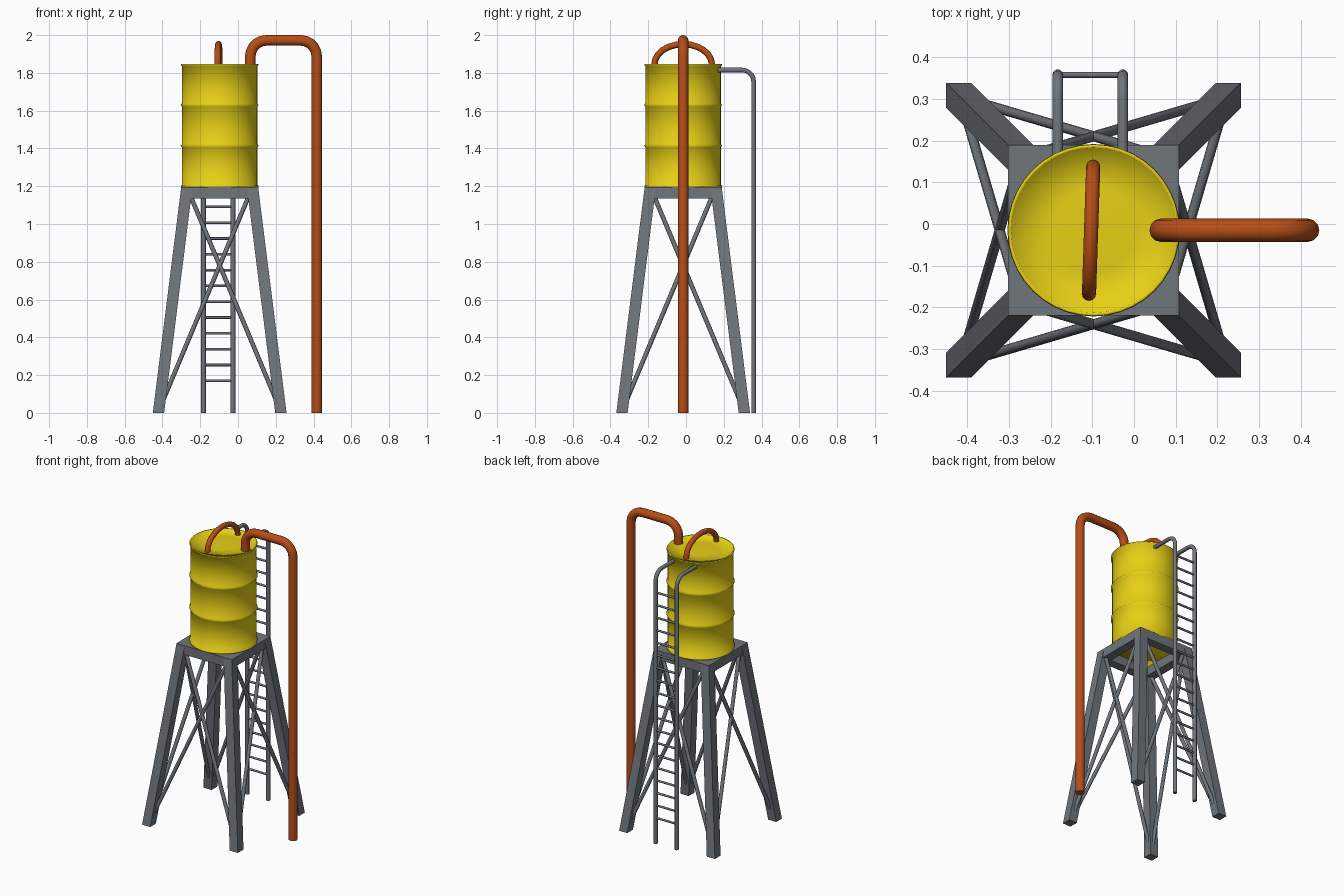
import bpy, bmesh, math
from mathutils import Vector

if "Cube" in bpy.data.objects:
    bpy.data.objects.remove(bpy.data.objects["Cube"])

CX, CY = -0.097, -0.015      # tower axis
DECK = 1.195                 # top of the stand


def material(name, rgb):
    m = bpy.data.materials.new(name)
    m.use_nodes = True
    m.diffuse_color = (*rgb, 1)
    m.node_tree.nodes["Principled BSDF"].inputs["Base Color"].default_value = (*rgb, 1)
    return m


YELLOW = material("yellow paint", (0.80, 0.63, 0.008))
ORANGE = material("rust orange", (0.47, 0.075, 0.008))
GREY = material("steel grey", (0.16, 0.18, 0.20))


def mesh_object(name, bm, mat, smooth=False):
    bmesh.ops.recalc_face_normals(bm, faces=bm.faces[:])
    for f in bm.faces:
        f.smooth = smooth
    me = bpy.data.meshes.new(name)
    bm.to_mesh(me)
    bm.free()
    me.materials.append(mat)
    ob = bpy.data.objects.new(name, me)
    bpy.context.collection.objects.link(ob)
    return ob


def fillet(points, radius, steps=5):
    """Round the inner corners of a polyline."""
    pts = [Vector(p) for p in points]
    out = [pts[0]]
    for a, b, c in zip(pts, pts[1:], pts[2:]):
        u, v = (a - b).normalized(), (c - b).normalized()
        centre = b + (u + v) * radius
        for i in range(steps + 1):
            t = i / steps * math.pi / 2
            out.append(centre - v * radius * math.cos(t) - u * radius * math.sin(t))
    return out + [pts[-1]]


def tube(name, points, radius, mat, resolution=3):
    """Sweep a round section along a path and turn it into a mesh."""
    cu = bpy.data.curves.new(name, 'CURVE')
    cu.dimensions = '3D'
    cu.bevel_depth = radius
    cu.bevel_resolution = resolution
    cu.use_fill_caps = True
    sp = cu.splines.new('POLY')
    sp.points.add(len(points) - 1)
    for p, co in zip(sp.points, points):
        p.co = (*co, 1)
    cu.materials.append(mat)
    ob = bpy.data.objects.new(name, cu)
    bpy.context.collection.objects.link(ob)
    bpy.ops.object.select_all(action='DESELECT')
    ob.select_set(True)
    bpy.context.view_layer.objects.active = ob
    bpy.ops.object.convert(target='MESH')
    bpy.ops.object.shade_smooth_by_angle(angle=math.radians(50))
    return ob


# Tank: lathed drum with two raised hoops and a low rim
profile = [(0, DECK), (0.206, DECK), (0.206, 1.203), (0.2, 1.207)]
for z in (1.415, 1.63):
    profile += [(0.2, z - 0.008), (0.207, z), (0.2, z + 0.008)]
profile += [(0.2, 1.835), (0.206, 1.839), (0.206, 1.846), (0.198, 1.846),
            (0.196, 1.838), (0.1, 1.843), (0, 1.845)]
bm = bmesh.new()
verts = [bm.verts.new((CX + r, CY, z)) for r, z in profile]
edges = [bm.edges.new(pair) for pair in zip(verts, verts[1:])]
bmesh.ops.spin(bm, geom=verts + edges, cent=(CX, CY, 0), axis=(0, 0, 1),
               angle=math.tau, steps=40, use_duplicate=False)
bmesh.ops.remove_doubles(bm, verts=bm.verts[:], dist=0.0005)
mesh_object("tank", bm, YELLOW, smooth=True)

# Open square frame under the tank
OUT, BEAM = 0.205, 0.06
bm = bmesh.new()
rings = []
for half, z in ((OUT, DECK), (OUT, DECK - BEAM),
                (OUT - BEAM, DECK - BEAM), (OUT - BEAM, DECK)):
    rings.append([bm.verts.new((CX + sx * half, CY + sy * half, z))
                  for sx, sy in ((-1, -1), (1, -1), (1, 1), (-1, 1))])
for k in range(4):
    a, b = rings[k], rings[(k + 1) % 4]
    for i in range(4):
        j = (i + 1) % 4
        bm.faces.new((a[i], a[j], b[j], b[i]))
mesh_object("top_frame", bm, GREY)

# Splayed legs
TOP_MID, FOOT_MID = 0.174, 0.324
for sx, x_name in ((-1, "right"), (1, "left")):
    for sy, y_name in ((-1, "front"), (1, "back")):
        bm = bmesh.new()
        bmesh.ops.create_cube(bm, size=1)
        for v in bm.verts:
            mid = TOP_MID if v.co.z > 0 else FOOT_MID
            v.co = (CX + sx * mid + v.co.x * BEAM, CY + sy * mid + v.co.y * BEAM,
                    DECK - 0.001 if v.co.z > 0 else 0)
        mesh_object(f"{y_name}_{x_name}_leg", bm, GREY)

# Crossed braces on all four sides
for side, name in enumerate(("front", "left", "back", "right")):
    ang = side * math.pi / 2
    c, s = math.cos(ang), math.sin(ang)
    for d in (-1, 1):
        ends = []
        for along, out, z in ((d * 0.315, -0.318, 0.03), (-d * 0.155, -0.18, 1.15)):
            ends.append((CX + c * along - s * out, CY + s * along + c * out, z))
        tube(f"{name}_brace_{'a' if d < 0 else 'b'}", ends, 0.012, GREY)

# Ladder at the back
RAILS = (-0.183, -0.027)
LADDER_Y = 0.358
for x, name in zip(RAILS, ("right", "left")):
    path = [(x, LADDER_Y, 0), (x, LADDER_Y, 1.815), (x, 0.13, 1.815)]
    tube(f"{name}_ladder_rail", fillet(path, 0.06), 0.013, GREY)
for i in range(19):
    z = 0.17 + i * 0.0837
    tube(f"rung_{i + 1}", [(x, LADDER_Y, z) for x in RAILS], 0.007, GREY, 2)

# Large drain pipe running from the lid to the ground
path = [(0.065, CY, 1.82), (0.065, CY, 1.972), (0.417, CY, 1.972), (0.417, CY, 0)]
tube("down_pipe", fillet(path, 0.085), 0.028, ORANGE, 4)

# Small arched pipe on the lid
arch = [Vector((-0.108, CY - 0.152, 1.82))]
for i in range(13):
    t = math.pi * i / 12
    arch.append(Vector((-0.103 - 0.005 * math.cos(t), CY - 0.152 * math.cos(t),
                        1.845 + 0.107 * math.sin(t))))
arch.append(Vector((-0.098, CY + 0.152, 1.82)))
tube("lid_arch_pipe", arch, 0.017, ORANGE, 4)
